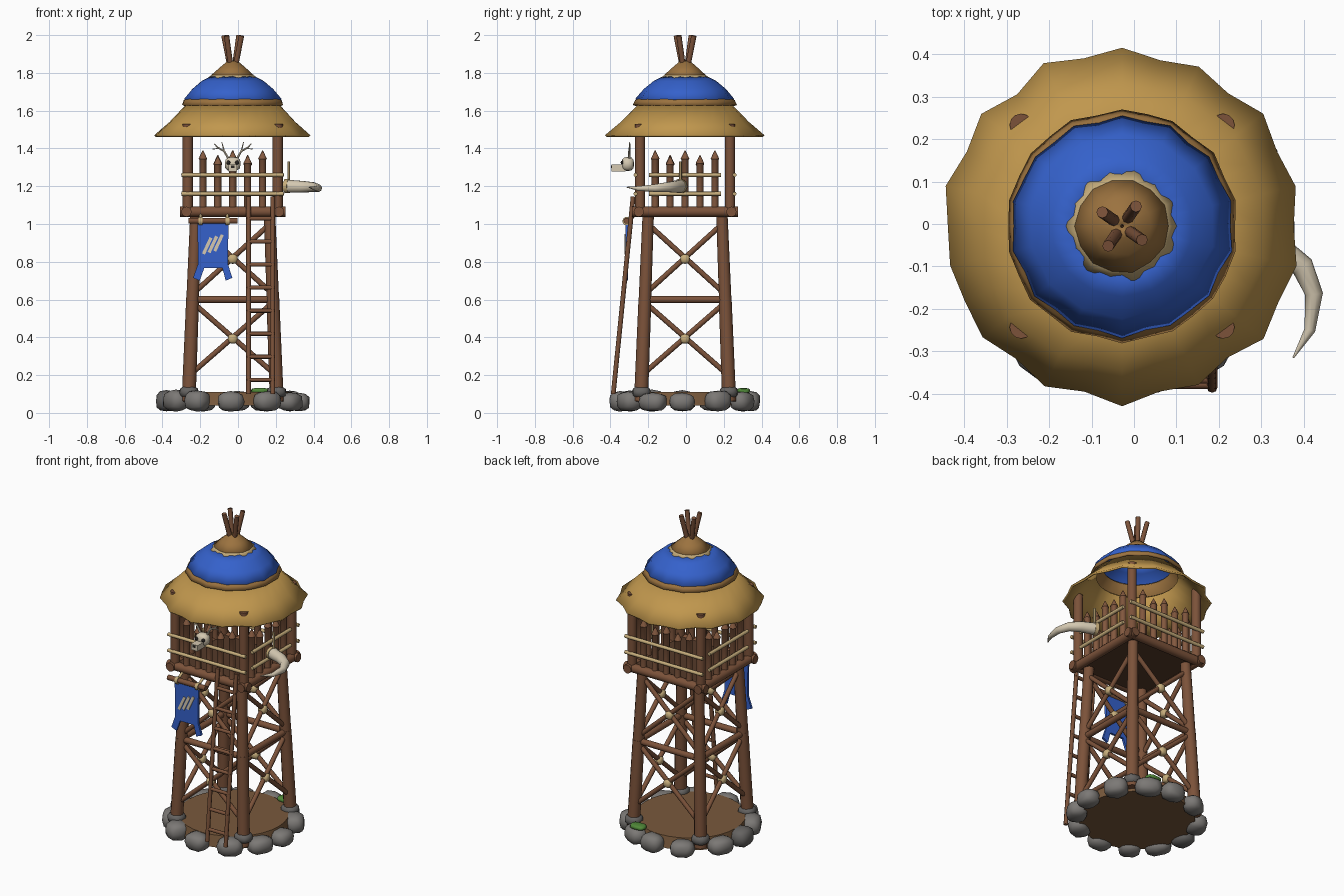
import bpy, bmesh, math, random
from mathutils import Vector, Matrix

if "Cube" in bpy.data.objects:
    bpy.data.objects.remove(bpy.data.objects["Cube"])

random.seed(4)
CENTRE = Vector((-0.028, -0.005, 0))  # tower axis; parts below are relative to it


def material(name, rgb):
    m = bpy.data.materials.new(name)
    m.diffuse_color = (*rgb, 1)
    m.use_nodes = True
    m.node_tree.nodes["Principled BSDF"].inputs["Base Color"].default_value = m.diffuse_color
    return m


WOOD = material("wood", (0.20, 0.085, 0.042))
STAKE = material("stake_wood", (0.23, 0.10, 0.05))
DARK = material("dark_wood", (0.09, 0.042, 0.022))
DIRT = material("dirt", (0.19, 0.10, 0.045))
THATCH = material("thatch", (0.53, 0.31, 0.075))
THATCH_DARK = material("dark_thatch", (0.33, 0.17, 0.05))
ROPE = material("rope", (0.57, 0.42, 0.20))
BONE = material("bone", (0.66, 0.58, 0.44))
BLUE = material("blue_cloth", (0.035, 0.12, 0.60))
STONE = material("stone", (0.20, 0.19, 0.18))
STONE_DARK = material("dark_stone", (0.13, 0.125, 0.12))
MOSS = material("moss", (0.08, 0.25, 0.04))
BLACK = material("socket", (0.02, 0.017, 0.015))


def finish(name, bm, mat):
    mesh = bpy.data.meshes.new(name)
    bm.to_mesh(mesh)
    bm.free()
    mesh.materials.append(mat)
    ob = bpy.data.objects.new(name, mesh)
    ob.location = CENTRE
    bpy.context.collection.objects.link(ob)
    return ob


def tube(name, pts, radii, mat, sides=10):
    """Capped tube through points, one radius for each."""
    bm = bmesh.new()
    pts = [Vector(p) for p in pts]
    rings = []
    for i, p in enumerate(pts):
        d = (pts[min(i + 1, len(pts) - 1)] - pts[max(i - 1, 0)]).normalized()
        ref = Vector((0, 0, 1)) if abs(d.z) < 0.9 else Vector((1, 0, 0))
        u = d.cross(ref).normalized()
        v = d.cross(u)
        angles = [2 * math.pi * k / sides for k in range(sides)]
        rings.append([bm.verts.new(p + radii[i] * (math.cos(a) * u + math.sin(a) * v)) for a in angles])
    for a, b in zip(rings, rings[1:]):
        for k in range(sides):
            bm.faces.new((a[k], a[k - 1], b[k - 1], b[k]))
    bm.faces.new(rings[0])
    bm.faces.new(rings[-1][::-1])
    bmesh.ops.recalc_face_normals(bm, faces=bm.faces[:])
    return finish(name, bm, mat)


def rod(name, p, q, r, mat, r2=None, sides=10):
    return tube(name, [p, q], [r, r if r2 is None else r2], mat, sides)


def blob(name, loc, size, mat, power=1.0, jitter=0.0, turn=0.0):
    """Rounded lump; power below 1 makes it boxier."""
    bm = bmesh.new()
    bmesh.ops.create_icosphere(bm, subdivisions=2, radius=1)
    for v in bm.verts:
        v.co = Vector([math.copysign(abs(c) ** power, c) * s * (1 + random.uniform(-jitter, jitter))
                       for c, s in zip(v.co, size)])
    bm.transform(Matrix.Translation(loc) @ Matrix.Rotation(turn, 4, "Z"))
    return finish(name, bm, mat)


def box(name, loc, size, mat, rot=None):
    bm = bmesh.new()
    bmesh.ops.create_cube(bm, size=1)
    bm.transform(Matrix.Translation(loc) @ (rot or Matrix()) @ Matrix.Diagonal((*size, 1)))
    return finish(name, bm, mat)


def roof_layer(name, profile, mat, n=28, wave=0.02, thick=0.012):
    """Lathed shell with a ragged lower edge; profile runs from eave to top."""
    bm = bmesh.new()
    rag = [wave * (0.6 if k % 2 else -0.6) + random.uniform(-wave, wave) * 0.5 for k in range(n)]
    rings = []
    for j, (r, z) in enumerate(profile):
        fade = 1 - j / (len(profile) - 1)
        rings.append([bm.verts.new((r * (1 + rag[k] * fade) * math.cos(2 * math.pi * k / n),
                                    r * (1 + rag[k] * fade) * math.sin(2 * math.pi * k / n), z))
                      for k in range(n)])
    for a, b in zip(rings, rings[1:]):
        for k in range(n):
            bm.faces.new((a[k - 1], a[k], b[k], b[k - 1]))
    ob = finish(name, bm, mat)
    mod = ob.modifiers.new("thickness", "SOLIDIFY")
    mod.thickness = thick
    return ob


def around(i, x, y, z):
    """Turn a point on the front face to face i."""
    return Matrix.Rotation(i * math.pi / 2, 3, "Z") @ Vector((x, y, z))


def leg_offset(z):
    return 0.232 - (z - 0.1) * 0.039


# Earth mound and ring of stones
rod("earth_mound", (0, 0, 0.04), (0, 0, 0.11), 0.33, DIRT, 0.315, 32)
for i in range(12):
    a = math.radians(30 * i + random.uniform(-5, 5))
    h = random.uniform(0.048, 0.058)
    blob("base_stone", (0.35 * math.cos(a), 0.345 * math.sin(a), h + 0.008),
         (random.uniform(0.055, 0.066), random.uniform(0.066, 0.082), h),
         random.choice((STONE, STONE, STONE_DARK)), 0.75, 0.04, a)
blob("moss_patch", (0.145, 0.31, 0.118), (0.048, 0.034, 0.014), MOSS, 0.6, 0.05)

# Four sides: legs, braces, deck beams, posts and palisade
for i in range(4):
    P = lambda x, y, z: around(i, x, y, z)
    C = lambda s, z: P(s * leg_offset(z), -leg_offset(z), z)
    rod("lower_leg", C(-1, 0.06), C(-1, 0.61), 0.037, WOOD, 0.034, 12)
    rod("upper_leg", C(-1, 0.6), C(-1, 1.06), 0.033, WOOD, 0.030, 12)
    blob("leg_stone", C(-1, 0.11) + P(0, 0, 0), (0.052, 0.05, 0.033), STONE_DARK, 0.8, 0.04)
    rod("middle_beam", C(-1, 0.6), C(1, 0.6), 0.019, WOOD)
    for low, high in ((0.2, 0.585), (0.63, 1.0)):
        for s in (-1, 1):
            rod("cross_brace", C(-s, low), C(s, high), 0.014, WOOD, sides=8)
        m = (low + high) / 2
        blob("brace_lashing", P(0, -leg_offset(m), m), (0.026, 0.026, 0.026), ROPE, 0.7)
    rod("deck_beam", P(-0.28, -0.245, 1.065), P(0.28, -0.245, 1.065), 0.027, WOOD, sides=12)
    rod("roof_post", P(-0.238, -0.238, 1.07), P(-0.238, -0.238, 1.53), 0.027, WOOD, sides=12)
    for k in range(5):
        x = (k - 2) * 0.079
        top = (1.39, 1.36, 1.39, 1.365, 1.39)[k]
        tube("palisade_stake", [P(x, -0.238, 1.08), P(x, -0.238, top - 0.05),
                                P(x, -0.238, top - 0.045), P(x, -0.238, top)],
             [0.019, 0.019, 0.023, 0.002], STAKE, 8)
    half = 0.27 if i % 2 == 0 else 0.19
    for z in (1.16, 1.26):
        rod("palisade_rail", P(-half, -0.262, z), P(half, -0.262, z), 0.011, ROPE, sides=8)

# Deck floor
box("deck_floor", (0, 0, 1.065), (0.49, 0.49, 0.035), DARK)

# Layered roof
roof_layer("thatch_skirt", [(0.412, 1.47), (0.335, 1.54), (0.24, 1.64)], THATCH, wave=0.035)
roof_layer("thatch_trim", [(0.272, 1.63), (0.262, 1.655), (0.2, 1.70)], THATCH_DARK, wave=0.02)
roof_layer("blue_roof_cloth", [(0.258, 1.662), (0.215, 1.715), (0.165, 1.757), (0.11, 1.785)],
           BLUE, wave=0.03)
roof_layer("cap_trim", [(0.13, 1.775), (0.09, 1.802)], ROPE, 14, 0.025, 0.008)
roof_layer("thatch_cap", [(0.11, 1.79), (0.068, 1.828), (0.028, 1.862), (0.004, 1.866)],
           THATCH_DARK, 14, 0.02, 0.008)
for i in range(4):
    a = math.radians(55 + 90 * i)
    d = Vector((math.cos(a), math.sin(a), 0))
    rod("roof_pole", d * 0.012 + Vector((0, 0, 1.81)), d * 0.057 + Vector((0, 0, 1.997)),
        0.014, WOOD, sides=8)

# Ladder leaning on the front
foot, head = Vector((0, -0.38, 0.1)), Vector((0, -0.275, 1.145))
for x in (0.084, 0.212):
    side = Vector((x, 0, 0))
    rod("ladder_rail", foot + side, head + side, 0.0125, WOOD, sides=8)
for k in range(8):
    p = foot.lerp(head, (0.075 + 0.122 * k) / 1.045)
    rod("ladder_rung", p + Vector((0.076, 0, 0)), p + Vector((0.22, 0, 0)), 0.011, WOOD, sides=8)

# Banner on its crossbar
rod("banner_bar", (-0.235, -0.31, 1.017), (0.026, -0.31, 1.017), 0.016, WOOD)
for x in (-0.17, -0.028):
    rod("banner_strap", (x - 0.01, -0.31, 1.015), (x + 0.01, -0.31, 1.015), 0.022, ROPE)
    rod("banner_hanger", (x, -0.31, 1.02), (x, -0.24, 1.06), 0.008, ROPE, sides=8)
bm = bmesh.new()
outline = [(-0.187, 1.01), (-0.022, 1.01), (-0.026, 0.79), (-0.002, 0.715), (-0.037, 0.70),
           (-0.055, 0.768), (-0.15, 0.768), (-0.175, 0.70), (-0.21, 0.715), (-0.183, 0.79)]
bm.faces.new([bm.verts.new((x, -0.302, z)) for x, z in outline])
out = bmesh.ops.extrude_face_region(bm, geom=bm.faces[:])
bmesh.ops.translate(bm, verts=[e for e in out["geom"] if isinstance(e, bmesh.types.BMVert)],
                    vec=(0, -0.014, 0))
bmesh.ops.recalc_face_normals(bm, faces=bm.faces[:])
finish("banner_cloth", bm, BLUE)
for k in (-1, 0, 1):
    box("banner_stripe", (-0.105 + 0.03 * k, -0.317, 0.892 + 0.008 * k), (0.017, 0.008, 0.095),
        BONE, Matrix.Rotation(math.radians(25), 4, "Y"))

# Horned skull on the front palisade
blob("skull_cranium", (0, -0.303, 1.318), (0.043, 0.034, 0.038), BONE, 0.75)
box("skull_snout", (0, -0.352, 1.296), (0.046, 0.075, 0.036), BONE)
box("skull_nose", (0, -0.389, 1.303), (0.02, 0.006, 0.014), BLACK)
for s in (-1, 1):
    blob("skull_eye", (s * 0.023, -0.332, 1.325), (0.011, 0.009, 0.011), BLACK)
    tube("antler", [(s * 0.022, -0.295, 1.345), (s * 0.045, -0.295, 1.385),
                    (s * 0.08, -0.293, 1.405), (s * 0.098, -0.29, 1.425)],
         [0.007, 0.006, 0.005, 0.002], BONE, 6)
    rod("antler_tine", (s * 0.045, -0.295, 1.385), (s * 0.058, -0.293, 1.435), 0.005, BONE, 0.002, 6)
    rod("antler_tine", (s * 0.072, -0.294, 1.40), (s * 0.106, -0.296, 1.397), 0.004, BONE, 0.002, 6)

# Signal horn on the right side
tube("signal_horn", [(0.285, -0.025, 1.2), (0.37, -0.055, 1.197), (0.425, -0.095, 1.195),
                     (0.452, -0.16, 1.19), (0.442, -0.245, 1.188), (0.403, -0.31, 1.195)],
     [0.036, 0.032, 0.027, 0.021, 0.013, 0.002], BONE)
rod("horn_band", (0.278, -0.022, 1.2), (0.298, -0.029, 1.2), 0.039, ROPE)
rod("horn_cord", (0.297, -0.025, 1.21), (0.297, -0.025, 1.33), 0.008, ROPE, sides=6)

# Smooth shading with sharp edges kept
for ob in bpy.context.scene.objects:
    ob.select_set(True)
    bpy.context.view_layer.objects.active = ob
bpy.ops.object.shade_smooth_by_angle(angle=math.radians(46))
